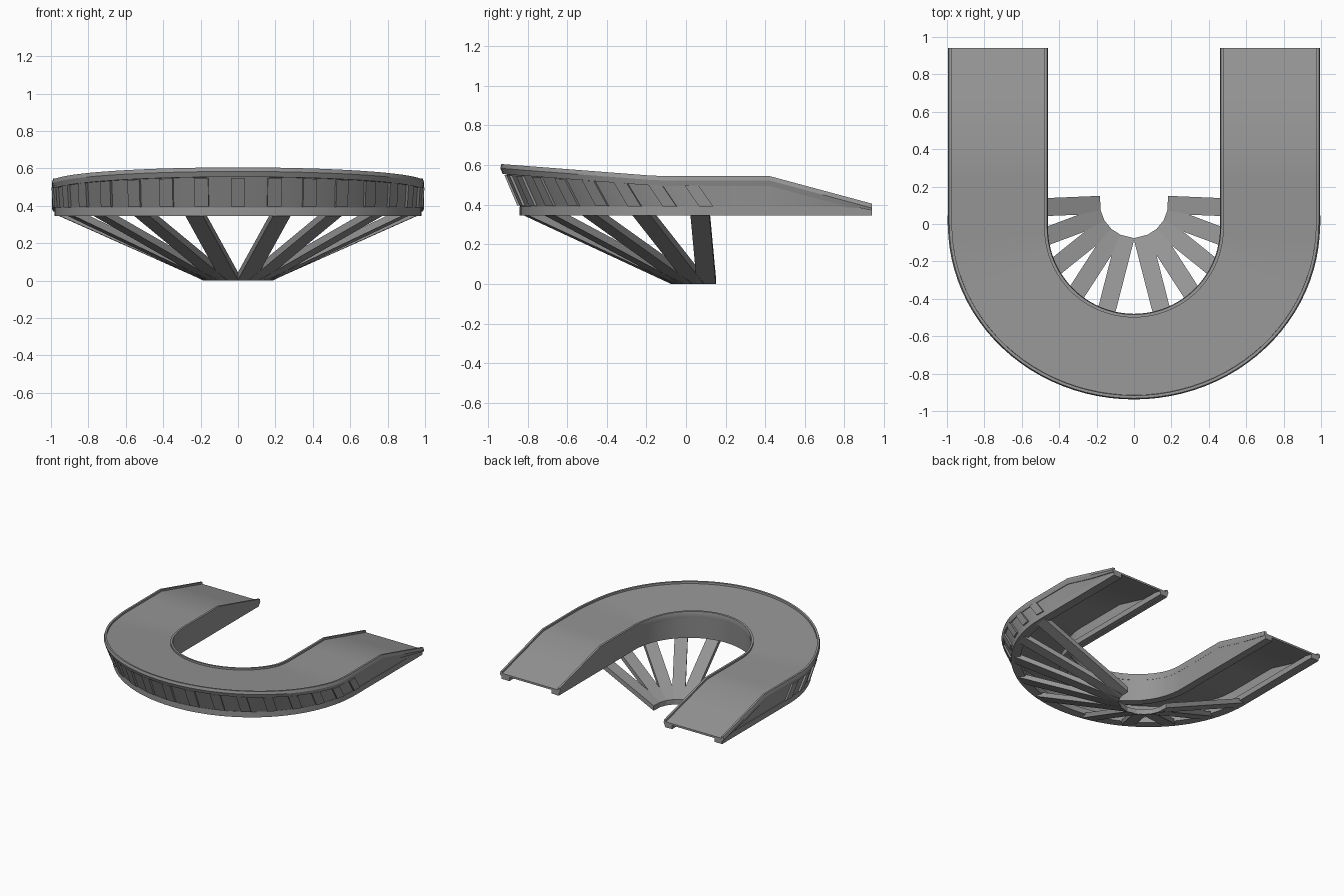
import bpy
from math import sin, cos, radians

if "Cube" in bpy.data.objects:
    bpy.data.objects.remove(bpy.data.objects["Cube"])

N = 48          # arc segments
Y_END = 0.94    # open ends of the U

# Dark grey shared by all parts
GREY = bpy.data.materials.new("dark_grey")
GREY.diffuse_color = (0.3, 0.3, 0.3, 1)
GREY.use_nodes = True
GREY.node_tree.nodes["Principled BSDF"].inputs["Base Color"].default_value = GREY.diffuse_color


def rail_z(y):
    """Height of the rail top along the bridge."""
    if y < -0.15:
        return 0.545 + (-0.15 - y) * 0.077
    if y < 0.42:
        return 0.545
    return 0.545 - (y - 0.42) / (Y_END - 0.42) * 0.14


def u_path(a, c, ry):
    """U-shaped plan path: straight leg, half ellipse, straight leg."""
    leg = [Y_END, 0.68, 0.42, 0.25]
    pts = [(-a, y) for y in leg]
    for i in range(N + 1):
        t = radians(-90 + 180 * i / N)
        pts.append((a * sin(t), c - ry * cos(t)))
    return pts + [(a, y) for y in reversed(leg)]


def make(name, verts, faces):
    me = bpy.data.meshes.new(name)
    me.from_pydata(verts, [], faces)
    me.materials.append(GREY)
    ob = bpy.data.objects.new(name, me)
    bpy.context.collection.objects.link(ob)
    bpy.context.view_layer.objects.active = ob
    ob.select_set(True)
    bpy.ops.object.mode_set(mode='EDIT')
    bpy.ops.mesh.select_all(action='SELECT')
    bpy.ops.mesh.normals_make_consistent(inside=False)
    bpy.ops.object.mode_set(mode='OBJECT')
    bpy.ops.object.shade_smooth_by_angle(angle=radians(25))
    ob.select_set(False)
    return ob


def sweep(name, corners):
    """Loft a closed section; each corner is (half width, centre y, depth, z function)."""
    paths = [[(x, y, z(y)) for x, y in u_path(a, c, ry)] for a, c, ry, z in corners]
    k, n = len(paths), len(paths[0])
    verts = [paths[j][i] for i in range(n) for j in range(k)]
    faces = [(i * k + j, i * k + (j + 1) % k, (i + 1) * k + (j + 1) % k, (i + 1) * k + j)
             for i in range(n - 1) for j in range(k)]
    faces += [tuple(range(k)), tuple(range((n - 1) * k, n * k))]
    return make(name, verts, faces)


def boxes(name, blocks):
    """Several eight-corner blocks in one object (two quads of four each)."""
    verts, faces = [], []
    for b in blocks:
        o = len(verts)
        verts += b
        faces += [tuple(o + i for i in f) for f in
                  ((0, 1, 2, 3), (4, 5, 6, 7), (0, 1, 5, 4),
                   (1, 2, 6, 5), (2, 3, 7, 6), (3, 0, 4, 7))]
    return make(name, verts, faces)


def flat(z):
    return lambda y: z


def below(d, floor=0.0):
    return lambda y: max(rail_z(y) - d, floor)


# Road deck
deck_top, deck_low = below(0.015), below(0.04, 0.375)
sweep("road_deck", [(0.98, 0, 0.92, deck_top), (0.475, -0.02, 0.475, deck_top),
                    (0.475, -0.02, 0.475, deck_low), (0.98, 0, 0.92, deck_low)])

# Edge rails
rail_top, rail_mid, rail_low = below(0), below(0.022), below(0.05, 0.37)
sweep("outer_rail", [(0.973, 0, 0.917, rail_top), (0.988, 0, 0.932, rail_top),
                     (0.995, 0, 0.938, rail_mid), (0.988, 0, 0.925, rail_low),
                     (0.973, 0, 0.91, rail_low)])
sweep("inner_rail", [(0.48, -0.02, 0.48, rail_top), (0.464, -0.02, 0.464, rail_top),
                     (0.46, -0.02, 0.46, rail_mid), (0.464, -0.02, 0.464, rail_low),
                     (0.48, -0.02, 0.48, rail_low)])

# Side walls
lo, hi = flat(0.345), flat(0.39)
wall_top = below(0.035, 0.385)
sweep("outer_wall", [(0.975, 0.09, 0.922, flat(0.38)), (0.984, 0, 0.912, wall_top),
                     (0.964, 0, 0.89, wall_top), (0.95, 0.09, 0.90, flat(0.38))])
sweep("inner_wall", [(0.472, -0.02, 0.485, lo), (0.464, -0.02, 0.466, wall_top),
                     (0.49, -0.02, 0.49, wall_top), (0.5, -0.02, 0.515, lo)])

# Bottom beams
sweep("outer_beam", [(0.98, 0.09, 0.93, lo), (0.98, 0.09, 0.93, hi),
                     (0.91, 0.09, 0.862, hi), (0.91, 0.09, 0.862, lo)])
sweep("inner_beam", [(0.48, -0.02, 0.495, flat(0.346)), (0.48, -0.02, 0.495, hi),
                     (0.535, -0.02, 0.545, hi), (0.535, -0.02, 0.545, flat(0.346))])


# Posts on the outer wall
def wall_point(deg, f, out):
    t = radians(deg)
    a, c, ry = 0.975 + 0.009 * f + out, 0.09 * (1 - f), 0.922 - 0.01 * f + out
    y_top = -0.91 * cos(t)
    z = 0.38 + (rail_z(y_top) - 0.035 - 0.38) * f
    return (a * sin(t), c - ry * cos(t), z)


posts = []
for i in range(-8, 9):
    d = 11.4 * i
    posts.append([wall_point(d + s * 2.2, f, out) for out in (-0.005, 0.014)
                  for s, f in ((-1, 0.08), (1, 0.08), (1, 0.9), (-1, 0.9))])
boxes("wall_posts", posts)

# Support struts fanning out from the foot to the outer beam
HUB_Y, HALF, THICK = 0.11, 0.048, 0.04
struts = []
for i in range(5):
    for side in (-1, 1):
        t = radians(14.2 + 18.35 * i) * side
        dx, dy = sin(t), -cos(t)
        ends = [(0.18 * dx, HUB_Y + 0.18 * dy, 0.0),
                (0.955 * dx, HUB_Y + 0.945 * dy, 0.345)]
        struts.append([(x - dy * w * HALF, y + dx * w * HALF, z + h)
                       for x, y, z in ends
                       for w, h in ((-1, 0), (1, 0), (1, THICK), (-1, THICK))])
boxes("support_struts", struts)
